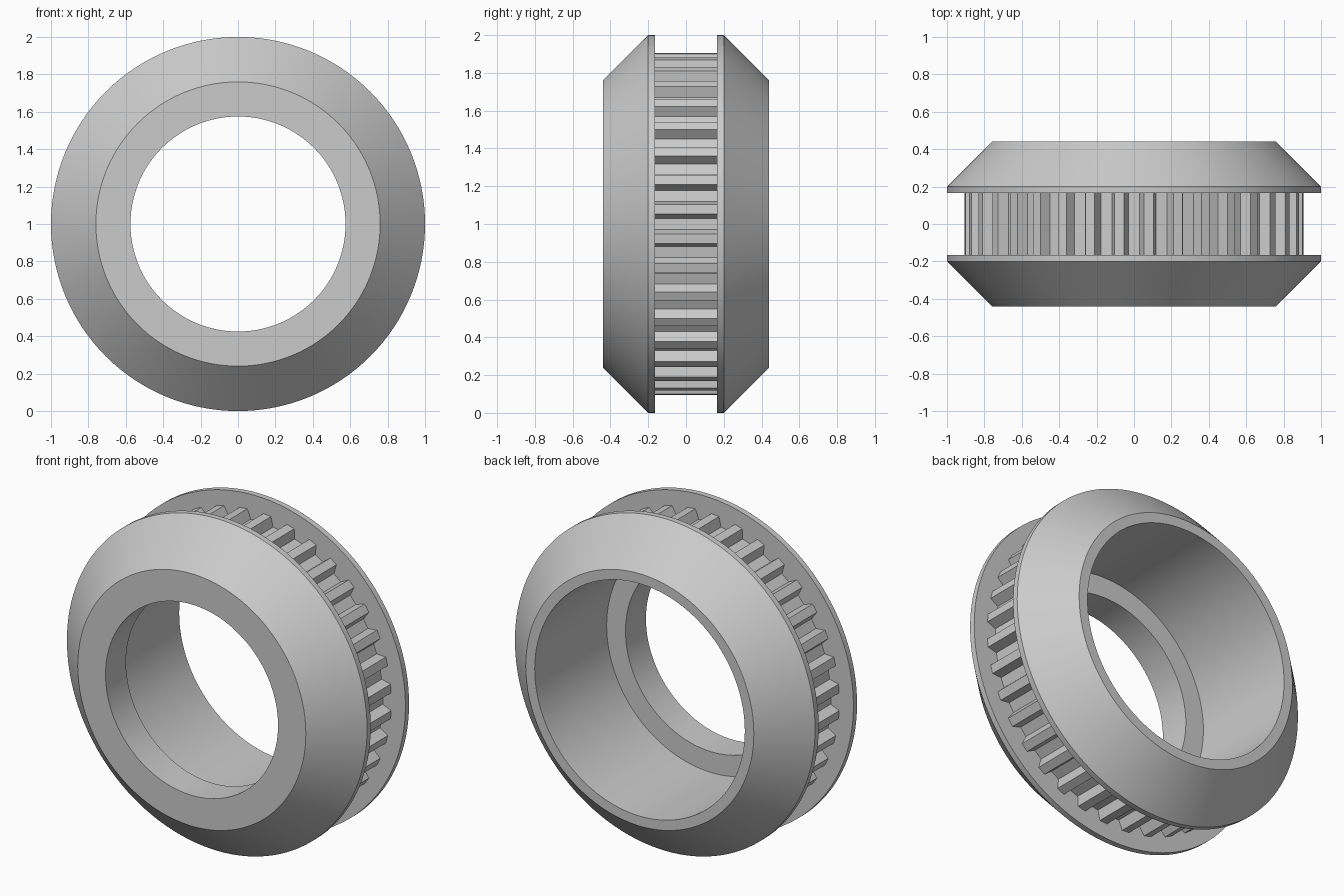
import bpy, bmesh, math

if "Cube" in bpy.data.objects:
    bpy.data.objects.remove(bpy.data.objects["Cube"])

metal = bpy.data.materials.new("grey_metal")
metal.diffuse_color = (0.6, 0.6, 0.6, 1)
metal.use_nodes = True
metal.node_tree.nodes["Principled BSDF"].inputs["Base Color"].default_value = metal.diffuse_color


def ring_surface(name, rings, closed, smooth):
    """Skin a series of equal-length point rings into one mesh object."""
    bm = bmesh.new()
    vs = [[bm.verts.new(p) for p in ring] for ring in rings]
    n = len(rings[0])
    for i in range(len(rings) if closed else len(rings) - 1):
        a, b = vs[i], vs[(i + 1) % len(rings)]
        for j in range(n):
            k = (j + 1) % n
            bm.faces.new((a[j], a[k], b[k], b[j]))
    if closed:
        bmesh.ops.recalc_face_normals(bm, faces=bm.faces)
    mesh = bpy.data.meshes.new(name)
    bm.to_mesh(mesh)
    bm.free()
    mesh.materials.append(metal)
    obj = bpy.data.objects.new(name, mesh)
    bpy.context.collection.objects.link(obj)
    if smooth:
        bpy.context.view_layer.objects.active = obj
        obj.select_set(True)
        bpy.ops.object.shade_smooth_by_angle(angle=math.radians(25))
        obj.select_set(False)
    return obj


def polar(r, deg, y):
    a = math.radians(deg)
    return (r * math.cos(a), y, 1 + r * math.sin(a))


# Wheel body: two bevelled flanges, a groove and a stepped bore (radius, y)
profile = [(0.575, -0.44), (0.76, -0.44), (1.0, -0.20), (1.0, -0.165),
           (0.83, -0.165), (0.83, 0.165), (1.0, 0.165), (1.0, 0.20),
           (0.76, 0.44), (0.70, 0.44), (0.70, -0.245), (0.575, -0.245)]
SEGMENTS = 128
ring_surface("wheel_body",
             [[polar(r, 360 * i / SEGMENTS, y) for i in range(SEGMENTS)]
              for r, y in profile], True, True)

# Toothed band in the groove: 36 trapezoid teeth, ends meet the flange walls
TEETH = 36
tooth = [(0.85, -3.0), (0.907, -1.6), (0.907, 1.6), (0.85, 3.0)]
ring_surface("toothed_band",
             [[polar(r, 5 + 360 * t / TEETH + d, y)
               for t in range(TEETH) for r, d in tooth]
              for y in (0.165, -0.165)], False, False)
